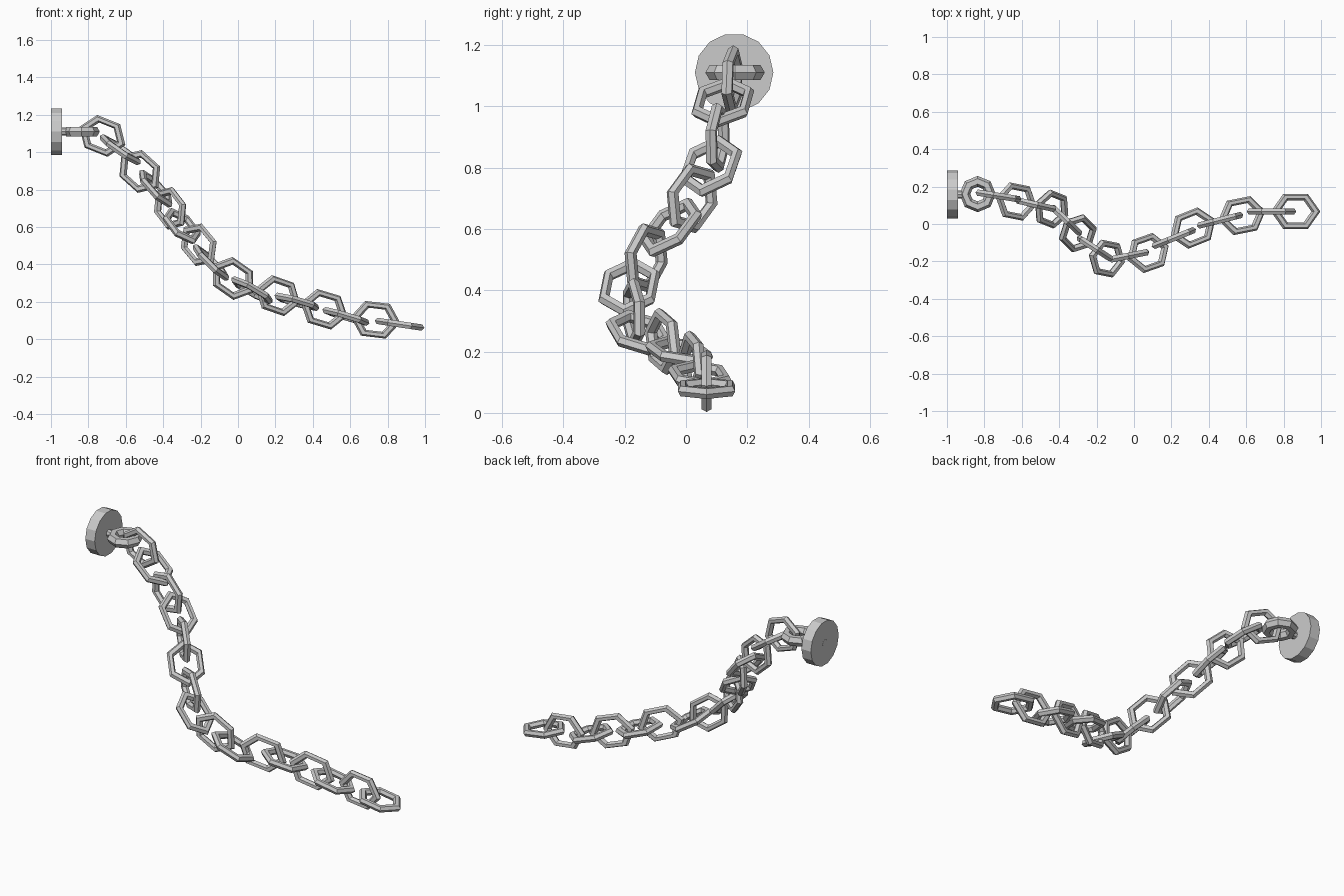
import bpy
from math import pi
from mathutils import Vector, Matrix

if "Cube" in bpy.data.objects:
    bpy.data.objects.remove(bpy.data.objects["Cube"])

PLATE = Vector((-0.97, 0.157, 1.11))


def ring(name, matrix, major, minor, sides, tube_sides):
    """Faceted ring placed by a matrix."""
    bpy.ops.mesh.primitive_torus_add(major_radius=major, minor_radius=minor,
                                     major_segments=sides, minor_segments=tube_sides)
    ob = bpy.context.object
    ob.name = name
    ob.data.transform(matrix)
    return ob


def rod(name, x0, x1, radius, sides):
    """Cylinder along x, level with the wall plate centre."""
    bpy.ops.mesh.primitive_cylinder_add(vertices=sides, radius=radius, depth=x1 - x0,
                                        location=((x0 + x1) / 2, PLATE.y, PLATE.z),
                                        rotation=(0, pi / 2, 0))
    bpy.context.object.name = name


# Wall plate, stem and eyelet
rod("wall_plate", -1.0, -0.94, 0.128, 14)
rod("eyelet_stem", -1.001, -0.9, 0.021, 8)
ring("eyelet", Matrix.Translation((-0.836, 0.16, 1.11)), 0.068, 0.029, 8, 6)

# Chain links: centre x, y, z, then slopes dy/dx and dz/dx of the long axis
LINKS = [
    (-0.725, 0.150, 1.087, -0.16, -0.40),
    (-0.630, 0.120, 1.013, -0.20, -0.70),
    (-0.525, 0.103, 0.897, -0.23, -0.90),
    (-0.440, 0.080, 0.805, -0.40, -1.15),
    (-0.363, 0.020, 0.700, -0.95, -1.30),
    (-0.300, -0.050, 0.605, -1.00, -1.35),
    (-0.210, -0.130, 0.505, -0.65, -1.20),
    (-0.145, -0.185, 0.410, -0.20, -1.00),
    (-0.027, -0.170, 0.325, 0.20, -0.70),
    (0.075, -0.155, 0.262, 0.35, -0.60),
    (0.213, -0.075, 0.233, 0.40, -0.35),
    (0.315, -0.022, 0.200, 0.40, -0.30),
    (0.460, 0.020, 0.160, 0.25, -0.30),
    (0.577, 0.045, 0.122, 0.20, -0.30),
    (0.735, 0.067, 0.104, 0.00, -0.12),
    (0.864, 0.067, 0.080, 0.00, -0.15),
]
for i, (x, y, z, sy, sz) in enumerate(LINKS):
    along = Vector((1, sy, sz)).normalized()
    side = Vector((0, 0, 1)).cross(along).normalized()
    up = along.cross(side)
    # Alternate links stand upright or lie flat
    wide, normal = (up, -side) if i % 2 == 0 else (side, up)
    m = Matrix((along, wide, normal)).transposed().to_4x4()
    m = Matrix.Translation((x, y, z)) @ m @ Matrix.Diagonal((1.24, 1, 1, 1))
    ring(f"chain_link_{i + 1}", m, 0.0885, 0.0195, 6, 6)
